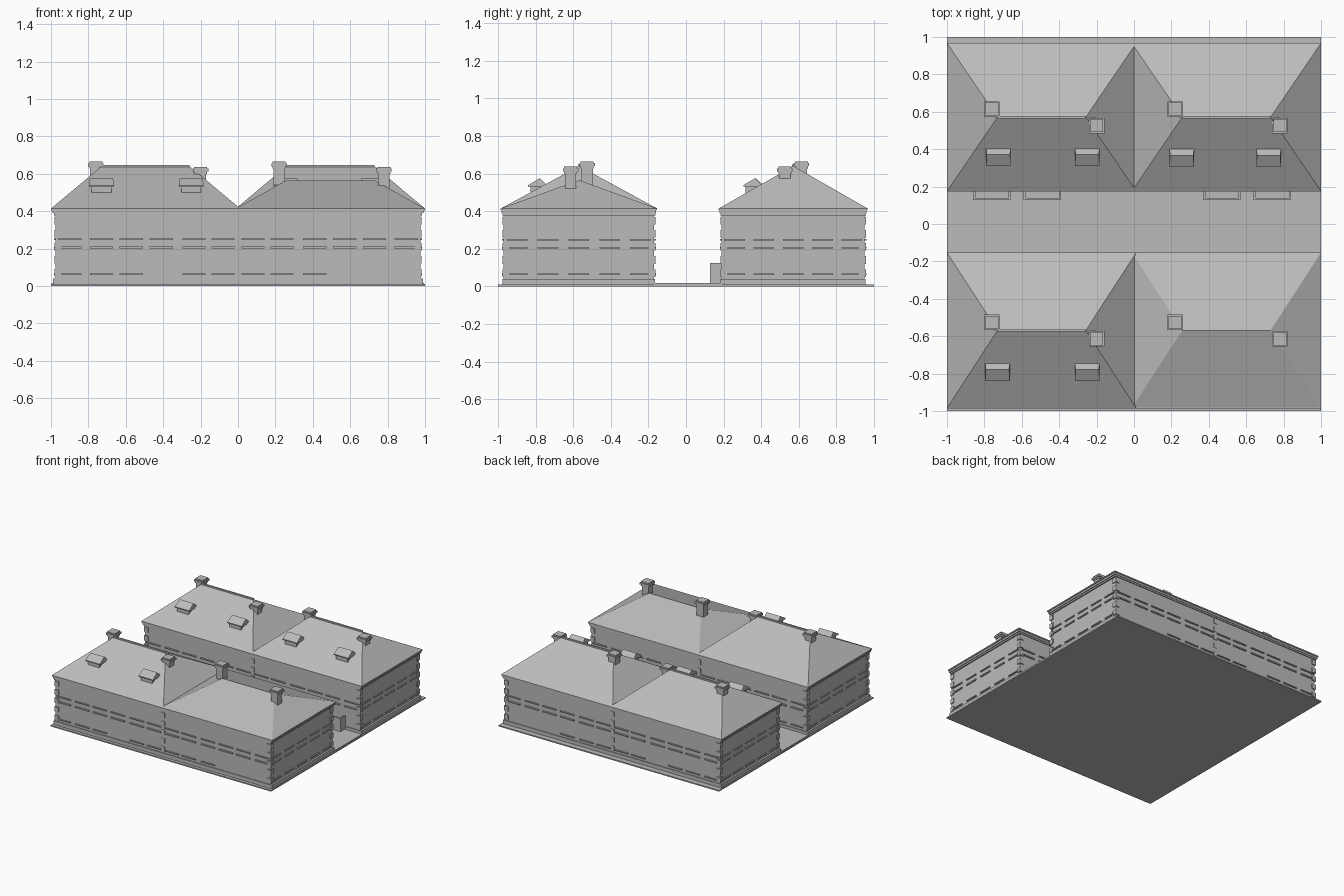
import bpy, bmesh

cube = bpy.data.objects.get("Cube")
if cube:
    bpy.data.objects.remove(cube, do_unlink=True)

stone = bpy.data.materials.new("pale_grey_stone")
stone.use_nodes = True
GREY = (0.5, 0.5, 0.5, 1)
stone.diffuse_color = GREY
stone.node_tree.nodes["Principled BSDF"].inputs["Base Color"].default_value = GREY


def finish(name, bm):
    bmesh.ops.recalc_face_normals(bm, faces=bm.faces)
    mesh = bpy.data.meshes.new(name)
    bm.to_mesh(mesh)
    bm.free()
    mesh.materials.append(stone)
    obj = bpy.data.objects.new(name, mesh)
    bpy.context.scene.collection.objects.link(obj)


def box(bm, x0, x1, y0, y1, z0, z1):
    verts = bmesh.ops.create_cube(bm, size=1)["verts"]
    for v in verts:
        v.co = (x1 if v.co.x > 0 else x0, y1 if v.co.y > 0 else y0, z1 if v.co.z > 0 else z0)


def block(bm, cx, cy, w, d, z0, z1):
    box(bm, cx - w / 2, cx + w / 2, cy - d / 2, cy + d / 2, z0, z1)


def ridged(bm, x0, x1, y0, y1, z, rx0, rx1, ry, rz):
    """Closed roof over a rectangle, with its ridge along x."""
    base = [bm.verts.new((x, y, z)) for x, y in ((x0, y0), (x1, y0), (x1, y1), (x0, y1))]
    a, b = bm.verts.new((rx0, ry, rz)), bm.verts.new((rx1, ry, rz))
    p, q, r, s = base
    for face in ((s, r, q, p), (p, q, b, a), (q, r, b), (r, s, a, b), (s, p, a)):
        bm.faces.new(face)


def ledges(bm, along_x, centres, wall, out, z, length, height):
    for c in centres:
        if along_x:
            block(bm, c, wall + out * 0.004, length, 0.012, z, z + height)
        else:
            block(bm, wall + out * 0.004, c, 0.012, length, z, z + height)


# Ground slabs
bm = bmesh.new()
box(bm, -1, 1, -1, 1, 0, 0.01)
box(bm, -0.995, 0.995, -0.17, 0.19, 0.01, 0.017)
finish("ground_slab", bm)

columns = [s * x for s in (-1, 1) for x in (0.9, 0.73, 0.57, 0.41, 0.235, 0.08)]
ROWS = ((0.06, 0.008), (0.2, 0.01), (0.245, 0.008))
WX = 0.975

for row, y0, y1 in (("front", -0.97, -0.17), ("back", 0.19, 0.95)):
    mid = (y0 + y1) / 2
    depth = y1 - y0
    # Walls, plinth and cornice
    bm = bmesh.new()
    box(bm, -WX, WX, y0, y1, 0.01, 0.4)
    finish(row + "_walls", bm)
    bm = bmesh.new()
    block(bm, 0, mid, 1.98, depth + 0.012, 0.01, 0.04)
    finish(row + "_plinth", bm)
    bm = bmesh.new()
    block(bm, 0, mid, 1.97, depth + 0.014, 0.378, 0.39)
    block(bm, 0, mid, 1.985, depth + 0.022, 0.39, 0.405)
    block(bm, 0, mid, 1.998, depth + 0.032, 0.405, 0.415)
    finish(row + "_cornice", bm)

    # Window sills and lintels on all four sides
    bm = bmesh.new()
    side = [mid + (i - 2) * depth * 0.205 for i in range(5)]
    for z, h in ROWS:
        for wall, out in ((y0, -1), (y1, 1)):
            xs = columns
            if z < 0.1:
                xs = [x for x in columns if x < 0.5 and x != -0.41]
            ledges(bm, True, xs, wall, out, z, 0.125, h)
        for out in (-1, 1):
            ledges(bm, False, side, out * WX, out, z, 0.11, h)
    finish(row + "_sills", bm)

    # Corner quoins, alternately long and short
    bm = bmesh.new()
    for i in range(5):
        z = 0.05 + i * 0.07
        for sx in (-1, 1):
            for y, sy in ((y0, -1), (y1, 1)):
                block(bm, sx * (WX - 0.011), y - sy * 0.011, 0.036, 0.036, z, z + 0.04)
        for y in (y0, y1):
            block(bm, 0, y, 0.03, 0.006, z, z + 0.04)
    finish(row + "_quoins", bm)

# Hipped roofs, dormers and chimneys of the four houses
houses = (("front_right", -1, 0.012, -0.985, -0.153, 0.64, (-0.73, -0.25), -0.79),
          ("front_left", -0.012, 1, -0.985, -0.153, 0.565, (), 0),
          ("back_right", -1, 0.012, 0.175, 0.967, 0.64, (-0.725, -0.25), 0.36),
          ("back_left", -0.012, 1, 0.175, 0.967, 0.64, (0.255, 0.72), 0.355))
for name, x0, x1, y0, y1, top, dormers, dy in houses:
    mid = (y0 + y1) / 2
    rx0, rx1 = x0 + 0.27, x1 - 0.27
    bm = bmesh.new()
    ridged(bm, x0, x1, y0, y1, 0.414, rx0, rx1, mid, top)
    finish(name + "_roof", bm)
    if dormers:
        bm = bmesh.new()
        block(bm, (rx0 + rx1) / 2, mid, rx1 - rx0, 0.012, top - 0.01, top + 0.008)
        finish(name + "_ridge_cap", bm)
        bm = bmesh.new()
        for x in dormers:
            block(bm, x, dy + 0.005, 0.105, 0.085, 0.49, 0.535)
            block(bm, x, dy, 0.132, 0.1, 0.53, 0.538)
            ridged(bm, x - 0.066, x + 0.066, dy - 0.05, dy + 0.05, 0.538,
                   x - 0.062, x + 0.062, dy + 0.012, 0.575)
        finish(name + "_dormers", bm)
    bm = bmesh.new()
    base = -0.76 if x0 < -0.5 else 0.22
    for x, y, cap in ((base, mid + 0.043, 0.665), (base + 0.56, mid - 0.045, 0.637)):
        block(bm, x, y, 0.06, 0.06, cap - 0.125, cap - 0.025)
        block(bm, x, y, 0.07, 0.07, cap - 0.037, cap - 0.025)
        block(bm, x, y, 0.083, 0.083, cap - 0.025, cap - 0.01)
        block(bm, x, y, 0.07, 0.07, cap - 0.01, cap)
    finish(name + "_chimneys", bm)

# Courtyard entrance bays with open parapets
bm = bmesh.new()
for x in (-0.76, -0.49, 0.47, 0.74):
    box(bm, x - 0.1, x + 0.1, 0.128, 0.192, 0.015, 0.07)
    box(bm, x - 0.1, x + 0.1, 0.128, 0.14, 0.07, 0.125)
    for s in (-1, 1):
        block(bm, x + s * 0.094, 0.165, 0.012, 0.054, 0.07, 0.125)
finish("courtyard_bays", bm)
